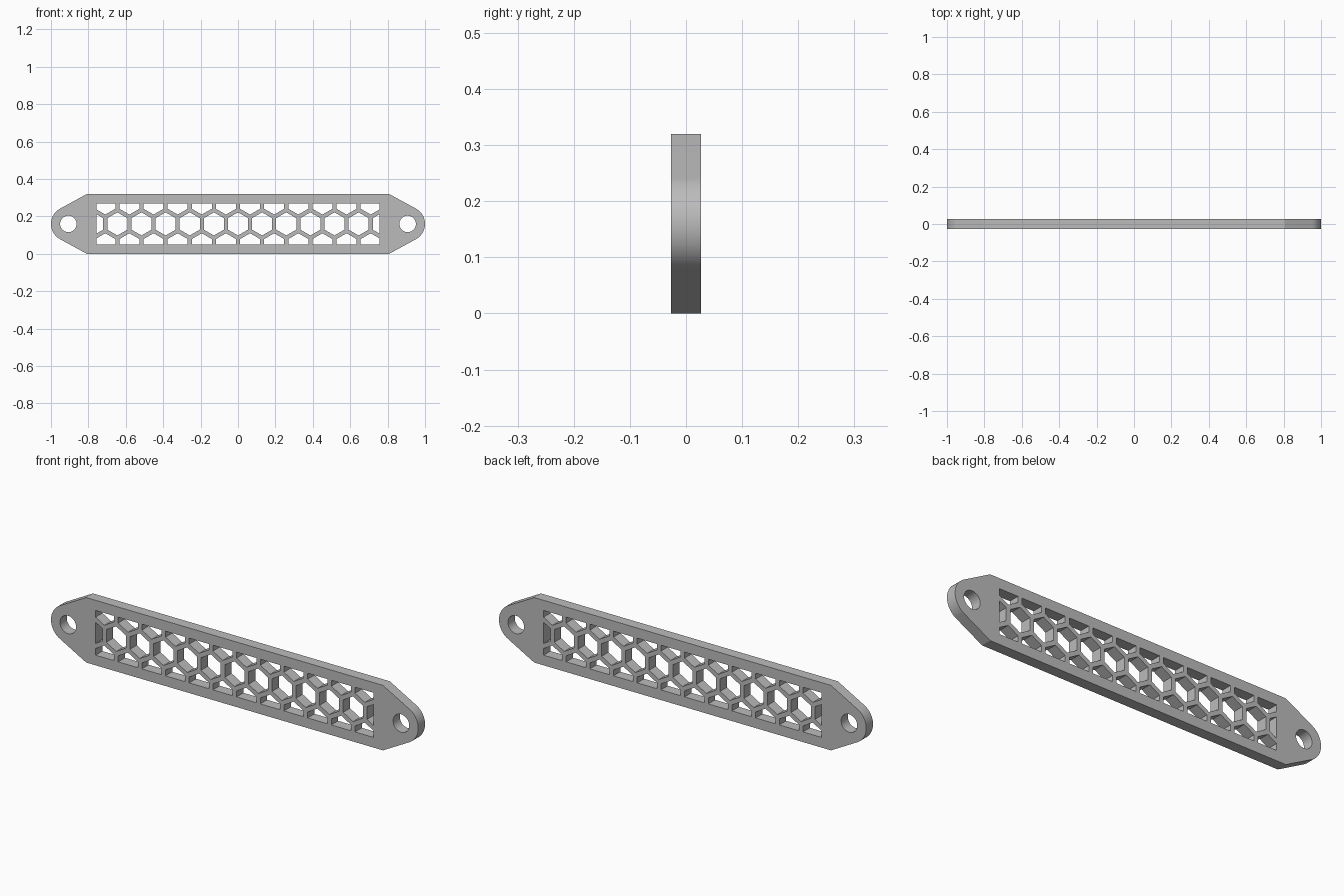
import bpy, math

if "Cube" in bpy.data.objects:
    bpy.data.objects.remove(bpy.data.objects["Cube"], do_unlink=True)

HALF_DEPTH = 0.0265
MID = 0.16                    # height of the centre line
END_R, HOLE_R = 0.093, 0.044  # rounded ends and their holes
END_X = 1 - END_R
SHOULDER_X = 0.808
WIN_X, WIN_Z = 0.757, 0.11    # half size of the lattice window
PITCH, STRUT = 0.129, 0.022


def arc(cx, radius, start, end, count):
    return [(cx + radius * math.cos(start + (end - start) * i / count),
             radius * math.sin(start + (end - start) * i / count))
            for i in range(count + 1)]


def clip(points, axis, sign, limit):
    """Keep the part of a polygon where sign * coordinate <= limit."""
    out = []
    for a, b in zip(points, points[1:] + points[:1]):
        da, db = sign * a[axis] - limit, sign * b[axis] - limit
        if da <= 0:
            out.append(a)
        if da * db < 0:
            t = da / (da - db)
            out.append((a[0] + (b[0] - a[0]) * t, a[1] + (b[1] - a[1]) * t))
    return out


def hex_opening(cx, cz):
    r = (PITCH - STRUT) / math.sqrt(3)
    pts = [(cx + r * math.sin(k * math.pi / 3), cz + r * math.cos(k * math.pi / 3))
           for k in range(6)]
    for axis, limit in ((0, WIN_X), (1, WIN_Z)):
        for sign in (1, -1):
            pts = clip(pts, axis, sign, limit)
    return pts


# Outer outline: straight bar tapering tangentially into round ends
dx, dz = SHOULDER_X - END_X, MID
tangent = math.atan2(dz, dx) - math.acos(END_R / math.hypot(dx, dz))
right_end = [(SHOULDER_X, -MID)] + arc(END_X, END_R, -tangent, tangent, 24) + [(SHOULDER_X, MID)]
loops = [right_end + [(-x, -z) for x, z in right_end]]

# Round end holes
for side in (-1, 1):
    loops.append(arc(side * END_X, HOLE_R, 0, math.tau, 40)[:-1])

# Honeycomb openings: full middle row, half rows above and below
row = PITCH * math.sqrt(3) / 2
loops += [hex_opening(i * PITCH, 0) for i in range(-6, 7)]
for side in (-1, 1):
    loops += [hex_opening((i + 0.5) * PITCH, side * row) for i in range(-6, 6)]

# Filled, extruded profile
curve = bpy.data.curves.new("lattice_bar", "CURVE")
curve.dimensions = "2D"
curve.fill_mode = "BOTH"
curve.extrude = HALF_DEPTH
for pts in loops:
    spline = curve.splines.new("POLY")
    spline.points.add(len(pts) - 1)
    for p, (x, z) in zip(spline.points, pts):
        p.co = (x, z, 0, 1)
    spline.use_cyclic_u = True

bar = bpy.data.objects.new("lattice_bar", curve)
bpy.context.collection.objects.link(bar)
bar.location.z = MID
bar.rotation_euler.x = math.pi / 2

bpy.ops.object.select_all(action="DESELECT")
bar.select_set(True)
bpy.context.view_layer.objects.active = bar
bpy.ops.object.convert(target="MESH")
bar = bpy.context.object
bpy.ops.object.transform_apply(location=True, rotation=True, scale=True)

# Weld caps to walls and face outward
bpy.ops.object.mode_set(mode="EDIT")
bpy.ops.mesh.select_all(action="SELECT")
bpy.ops.mesh.remove_doubles(threshold=0.0001)
bpy.ops.mesh.normals_make_consistent(inside=False)
bpy.ops.object.mode_set(mode="OBJECT")
bpy.ops.object.shade_smooth_by_angle(angle=math.radians(25))

grey = bpy.data.materials.new("plain grey")
grey.use_nodes = True
colour = (0.5, 0.5, 0.5, 1)
grey.diffuse_color = colour
grey.node_tree.nodes["Principled BSDF"].inputs["Base Color"].default_value = colour
bar.data.materials.clear()
bar.data.materials.append(grey)
